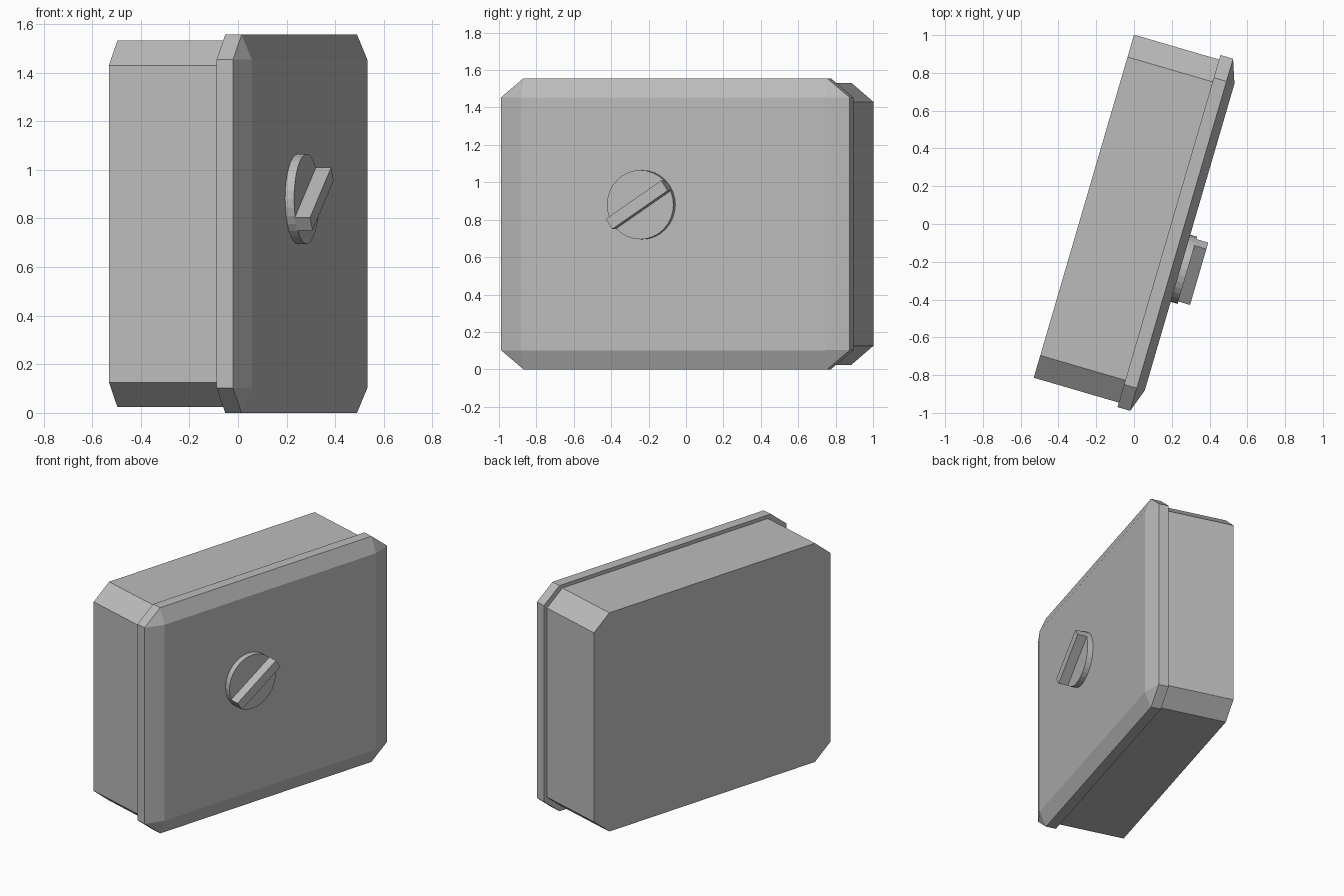
import bpy
import bmesh
import math
from mathutils import Matrix

cube = bpy.data.objects.get("Cube")
if cube:
    bpy.data.objects.remove(cube)

# One plain grey for every part
grey = bpy.data.materials.new("grey")
grey.use_nodes = True
grey.diffuse_color = (0.5, 0.5, 0.5, 1)
grey.node_tree.nodes["Principled BSDF"].inputs["Base Color"].default_value = (0.5, 0.5, 0.5, 1)

# Local frame: x points out of the lid, y runs along the box, z is up
TURN = Matrix.Rotation(math.radians(-16.3), 4, 'Z')
FACE = 0.302      # outer surface of the lid
MID_Z = 0.778     # half height of the lid
MID_Y = 0.016


def finish(name, bm):
    bmesh.ops.recalc_face_normals(bm, faces=bm.faces)
    mesh = bpy.data.meshes.new(name)
    bm.to_mesh(mesh)
    bm.free()
    mesh.materials.append(grey)
    obj = bpy.data.objects.new(name, mesh)
    bpy.context.collection.objects.link(obj)
    obj.matrix_world = TURN
    return obj


def octagon(bm, x, hy, hz, cy, cz):
    """Ring of eight vertices: a rectangle with cut corners."""
    ring = [(hy, hz - cz), (hy - cy, hz), (cy - hy, hz), (-hy, hz - cz),
            (-hy, cz - hz), (cy - hy, -hz), (hy - cy, -hz), (hy, cz - hz)]
    return [bm.verts.new((x, MID_Y + y, MID_Z + z)) for y, z in ring]


def bridge(bm, a, b):
    for i in range(len(a)):
        j = (i + 1) % len(a)
        bm.faces.new((a[i], a[j], b[j], b[i]))


def block(name, size, centre, tilt=0):
    bm = bmesh.new()
    matrix = (Matrix.Translation(centre) @ Matrix.Rotation(tilt, 4, 'X')
              @ Matrix.Diagonal((*size, 1)))
    bmesh.ops.create_cube(bm, size=1, matrix=matrix)
    return finish(name, bm)


def disc(name, radius, depth, centre, sides=32):
    bm = bmesh.new()
    matrix = Matrix.Translation(centre) @ Matrix.Rotation(math.pi / 2, 4, 'Y')
    bmesh.ops.create_cone(bm, cap_ends=True, segments=sides, radius1=radius,
                          radius2=radius, depth=depth, matrix=matrix)
    return finish(name, bm)


# Box body: straight prism with cut corners
bm = bmesh.new()
back = octagon(bm, -0.281, 0.946, 0.754, 0.123, 0.102)
front = octagon(bm, 0.19, 0.946, 0.754, 0.123, 0.102)
bridge(bm, back, front)
bm.faces.new(back)
bm.faces.new(front)
finish("box_body", bm)

# Lid: rim, then bevels running in to a rectangular face
bm = bmesh.new()
hy, hz, cy, cz = 0.971, MID_Z, 0.125, 0.102
back = octagon(bm, 0.188, hy, hz, cy, cz)
rim = octagon(bm, 0.258, hy, hz, cy, cz)
bridge(bm, back, rim)
bm.faces.new(back)
corners = [bm.verts.new((FACE, MID_Y + sy * (hy - cy), MID_Z + sz * (hz - cz)))
           for sy, sz in ((1, 1), (-1, 1), (-1, -1), (1, -1))]
bm.faces.new(corners)
for i in range(4):
    a, b = rim[2 * i], rim[2 * i + 1]
    c, d = corners[i], corners[(i + 1) % 4]
    bm.faces.new((a, b, c))
    bm.faces.new((b, rim[(2 * i + 2) % 8], d, c))
finish("lid", bm)

# Switch plate and four screws, seated just under the lid surface
block("switch_plate", (0.008, 0.487, 0.505), (FACE - 0.005, -0.13, 0.878))
for side, y in (("left", 0.749), ("right", -0.694)):
    for level, z in (("lower", 0.217), ("upper", 1.347)):
        disc(f"{level}_{side}_screw", 0.058, 0.008, (FACE - 0.005, y, z), 24)

# Rotary knob and its tilted grip
disc("knob_base", 0.185, 0.04, (FACE + 0.018, -0.156, 0.88))
block("knob_grip", (0.067, 0.37, 0.065), (0.3715, -0.156, 0.88), math.radians(33.7))
